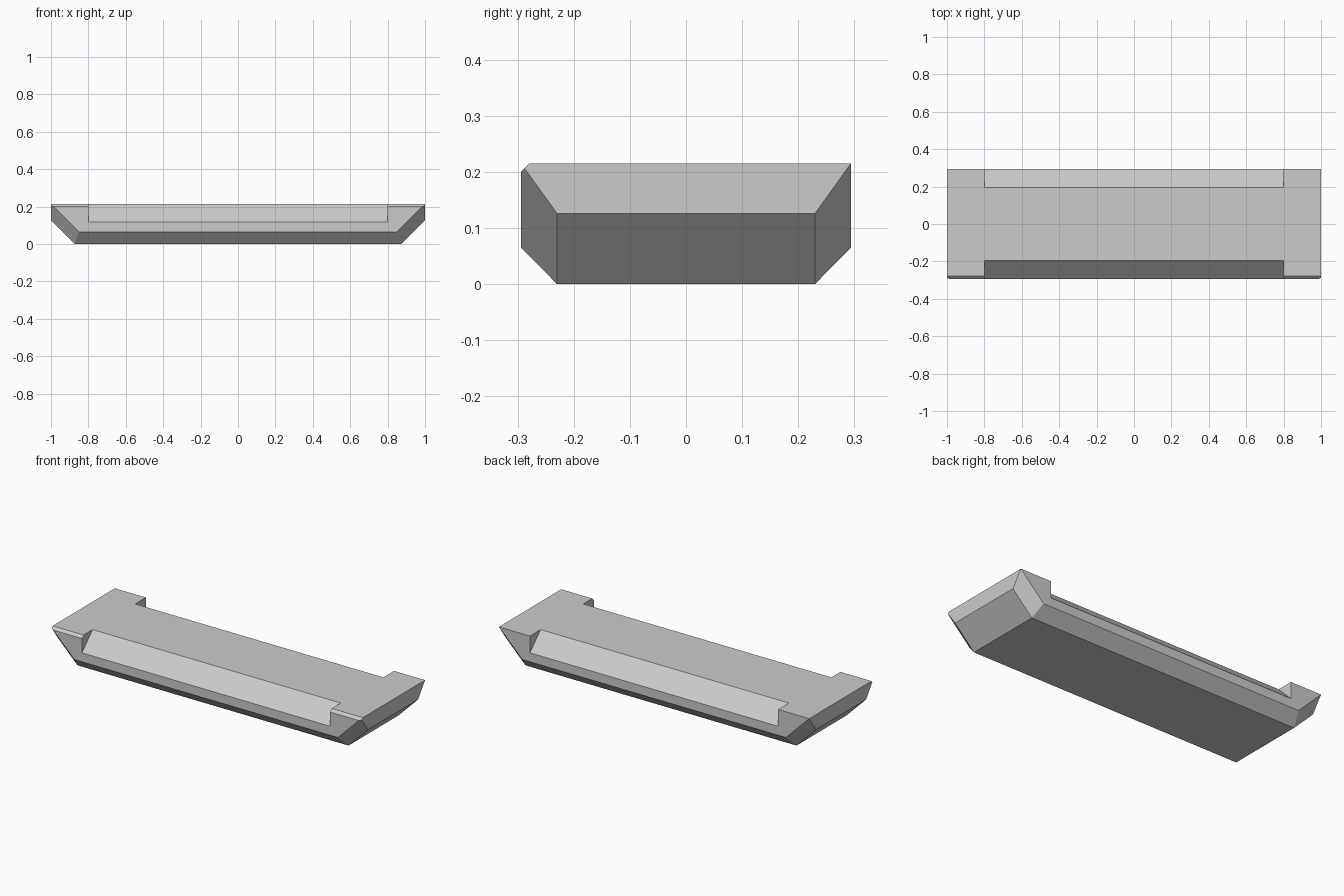
import bpy, bmesh

if "Cube" in bpy.data.objects:
    bpy.data.objects.remove(bpy.data.objects["Cube"], do_unlink=True)

grey = bpy.data.materials.new("plain grey")
grey.use_nodes = True
colour = (0.6, 0.6, 0.6, 1)
grey.diffuse_color = colour
grey.node_tree.nodes["Principled BSDF"].inputs["Base Color"].default_value = colour

HALF_WIDTH, TOP = 0.294, 0.215


def hull(name, points, bevel=0):
    """Convex solid through the points, with an optional bevelled front top edge."""
    bm = bmesh.new()
    for p in points:
        bm.verts.new(p)
    bmesh.ops.convex_hull(bm, input=bm.verts[:])
    bmesh.ops.dissolve_limit(bm, angle_limit=0.01, verts=bm.verts[:], edges=bm.edges[:])
    if bevel:
        cut = bmesh.ops.bisect_plane(
            bm, geom=bm.verts[:] + bm.edges[:] + bm.faces[:],
            plane_co=(0, -HALF_WIDTH, TOP - bevel), plane_no=(0, -1, 1), clear_outer=True)
        rim = [e for e in cut["geom_cut"] if isinstance(e, bmesh.types.BMEdge)]
        bmesh.ops.contextual_create(bm, geom=rim)
    bmesh.ops.recalc_face_normals(bm, faces=bm.faces[:])
    mesh = bpy.data.meshes.new(name)
    bm.to_mesh(mesh)
    bm.free()
    mesh.materials.append(grey)
    obj = bpy.data.objects.new(name, mesh)
    bpy.context.collection.objects.link(obj)
    return obj


# Slab with chamfered underside and faceted corners
corner = [(0.874, 0.23, 0), (1, 0.23, 0.126), (1, HALF_WIDTH, TOP), (0.85, HALF_WIDTH, 0.065)]
slab = hull("hull_slab",
            [(sx * x, sy * y, z) for x, y, z in corner for sx in (-1, 1) for sy in (-1, 1)],
            bevel=0.015)

# Sloped recesses along both long top edges
depth, over = 0.098, 0.1
profile = [(HALF_WIDTH - depth - over, TOP + over),
           (HALF_WIDTH + over, TOP - depth - over),
           (HALF_WIDTH + over, TOP + over)]
cutters = []
for name, side in (("front_recess_cutter", -1), ("back_recess_cutter", 1)):
    cutter = hull(name, [(x, side * y, z) for x in (-0.8, 0.8) for y, z in profile])
    cutter.hide_render = True
    cutters.append(cutter)
    mod = slab.modifiers.new(name, 'BOOLEAN')
    mod.operation = 'DIFFERENCE'
    mod.solver = 'EXACT'
    mod.object = cutter

# Bake the cuts and drop the cutters
graph = bpy.context.evaluated_depsgraph_get()
baked = bpy.data.meshes.new_from_object(slab.evaluated_get(graph))
slab.modifiers.clear()
slab.data = baked
for cutter in cutters:
    bpy.data.objects.remove(cutter, do_unlink=True)
